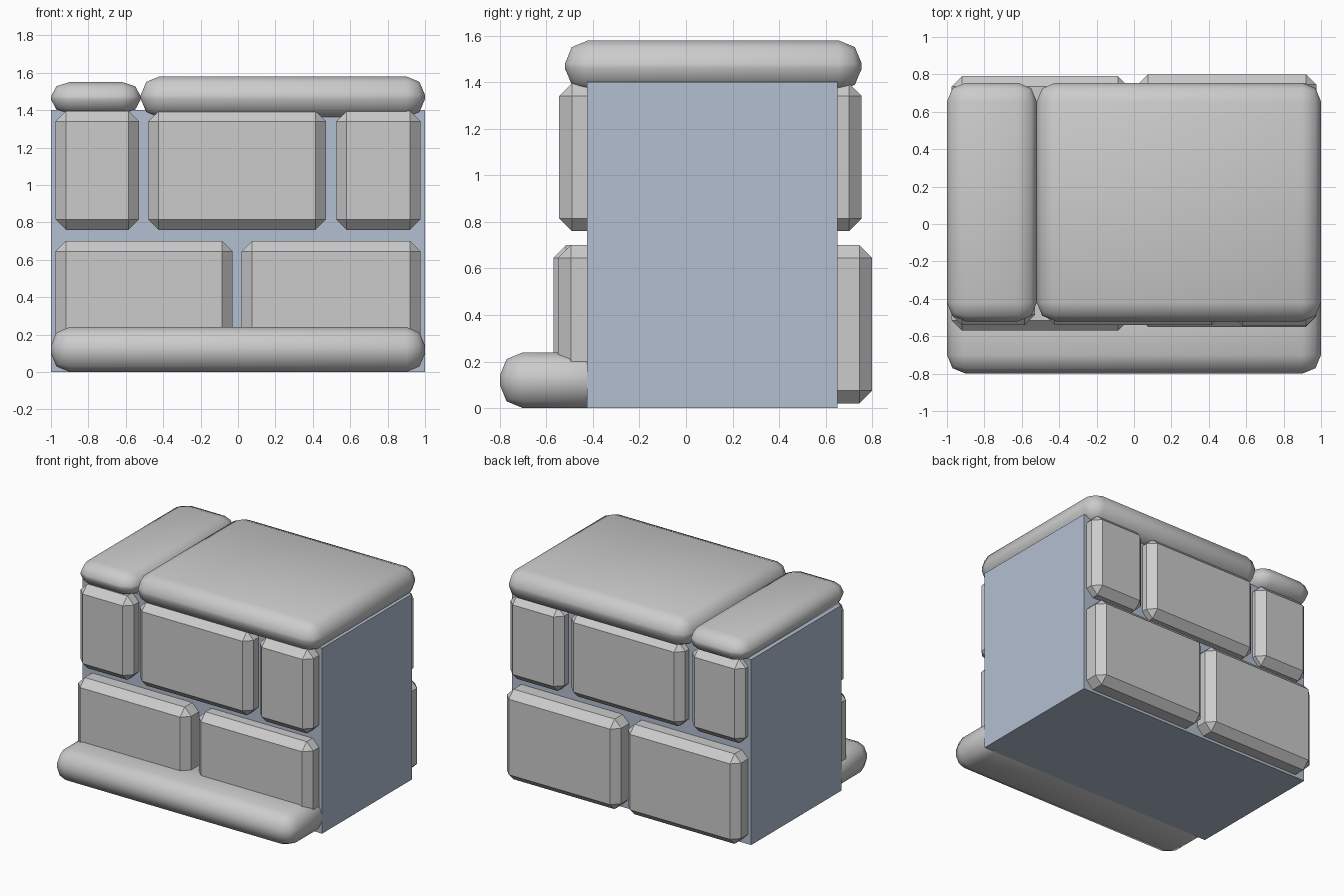
import bpy
import bmesh
from mathutils import Vector

cube = bpy.data.objects.get("Cube")
if cube:
    bpy.data.objects.remove(cube, do_unlink=True)


def material(name, rgb):
    mat = bpy.data.materials.new(name)
    mat.use_nodes = True
    mat.diffuse_color = (*rgb, 1)
    mat.node_tree.nodes["Principled BSDF"].inputs["Base Color"].default_value = (*rgb, 1)
    return mat


stone = material("grey stone", (0.6, 0.6, 0.6))
mortar = material("blue grey mortar", (0.45, 0.52, 0.64))


def block(name, low, high, mat, bevel=0, segments=1, squash=1, smooth=False):
    """Box between two corners with bevelled edges; squash flattens the bevel in z."""
    low, high = Vector(low), Vector(high)
    size = high - low
    size.z /= squash
    bm = bmesh.new()
    bmesh.ops.create_cube(bm, size=1)
    bmesh.ops.scale(bm, vec=size, verts=bm.verts)
    if bevel:
        bmesh.ops.bevel(bm, geom=bm.edges[:], offset=bevel, segments=segments,
                        profile=0.5, affect='EDGES')
    bmesh.ops.scale(bm, vec=(1, 1, squash), verts=bm.verts)
    bmesh.ops.translate(bm, vec=(low + high) / 2, verts=bm.verts)
    for face in bm.faces:
        face.smooth = smooth
    mesh = bpy.data.meshes.new(name)
    bm.to_mesh(mesh)
    bm.free()
    mesh.materials.append(mat)
    obj = bpy.data.objects.new(name, mesh)
    bpy.context.collection.objects.link(obj)
    return obj


# Mortar core
FRONT, BACK = -0.425, 0.65
block("wall_core", (-1, FRONT, 0), (1, BACK, 1.4), mortar)

# Brick courses: name, x range, front face y, back face y
upper = [("upper_right", -0.975, -0.53, -0.54, 0.735),
         ("upper_middle", -0.48, 0.47, -0.54, 0.75),
         ("upper_left", 0.525, 0.975, -0.545, 0.755)]
lower = [("lower_right", -0.975, -0.03, -0.57, 0.79),
         ("lower_left", 0.02, 0.975, -0.55, 0.8)]
for course, z0, z1 in ((upper, 0.76, 1.395), (lower, 0.02, 0.7)):
    for name, x0, x1, y_front, y_back in course:
        block("front_brick_" + name, (x0, y_front, z0), (x1, FRONT + 0.15, z1), stone, 0.055)
        block("back_brick_" + name, (x0, BACK - 0.15, z0), (x1, y_back, z1), stone, 0.055)

# Rounded cap slabs
block("narrow_cap", (-1, -0.52, 1.38), (-0.52, 0.755, 1.55), stone, 0.1, 2, 0.77, True)
block("wide_cap", (-0.52, -0.52, 1.36), (1, 0.755, 1.58), stone, 0.1, 2, 1, True)

# Rounded step along the front
block("front_step", (-1, -0.8, 0), (1, FRONT + 0.1, 0.24), stone, 0.1, 2, 1, True)
